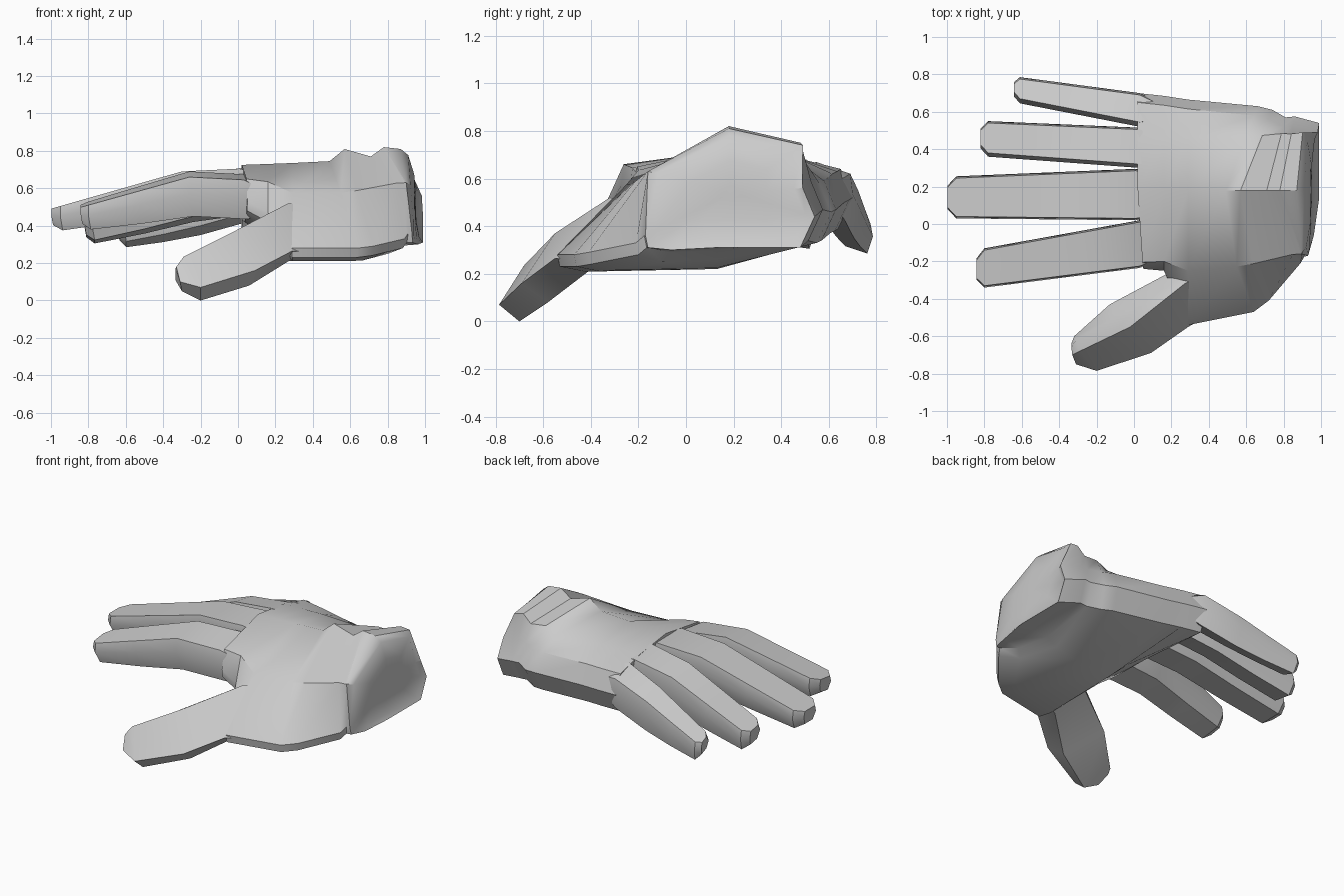
import bpy, bmesh, math
from mathutils import Vector

if "Cube" in bpy.data.objects:
    bpy.data.objects.remove(bpy.data.objects["Cube"])

grey = bpy.data.materials.new("glove_grey")
grey.diffuse_color = (0.6, 0.6, 0.6, 1)
grey.use_nodes = True
grey.node_tree.nodes["Principled BSDF"].inputs["Base Color"].default_value = grey.diffuse_color


def loft(name, rings, cap_start=True, angle=35):
    """Skin a list of equal-length point rings."""
    bm = bmesh.new()
    vs = [[bm.verts.new(p) for p in r] for r in rings]
    n = len(rings[0])
    for a, b in zip(vs, vs[1:]):
        for i in range(n):
            j = (i + 1) % n
            bm.faces.new((a[i], a[j], b[j], b[i]))
    if cap_start:
        bm.faces.new(vs[0])
    bm.faces.new(vs[-1])
    bmesh.ops.recalc_face_normals(bm, faces=bm.faces)
    me = bpy.data.meshes.new(name)
    bm.to_mesh(me)
    bm.free()
    ob = bpy.data.objects.new(name, me)
    bpy.context.collection.objects.link(ob)
    me.materials.append(grey)
    bpy.ops.object.select_all(action='DESELECT')
    ob.select_set(True)
    bpy.context.view_layer.objects.active = ob
    bpy.ops.object.shade_smooth_by_angle(angle=math.radians(angle))


def lerp(a, b, t):
    return a + (b - a) * t


def palm_ring(x, near_shift, far_shift, yn, zn, zt, yf, zf, zb, shoulder=None, fall=.07, lean=0):
    """Cross-section from its near edge, ridge, far edge and underside,
    swept back in a chevron on both sides of the ridge."""
    ridge = 0.18
    if shoulder is None:
        shoulder = (-.16 + .25 * min(0, yn + .2), .63 + .2 * min(0, yn + .2))
    yz = [(yn + .01, zn - .02), (yn, zn + .03), shoulder,
          (ridge, zt), (.62 - .24 * yf, zt - fall), (yf - .05, zf + .12),
          (yf, zf), (yf - .06, zf - .13), (.13, zb + .01), (yn + .11, zb)]
    out = []
    for y, z in yz:
        if y < ridge:
            s = near_shift * ((ridge - y) / (ridge - yn)) ** 2
        else:
            s = far_shift * (y - ridge) / (yf - ridge)
        out.append(Vector((x + s + min(.12, lean * (zt - z)), y, z)))
    return out


# Palm, raised band and cuff
hand = [palm_ring(.02, .03, 0, -.24, .50, .725, .70, .52, .42, (-.205, .65), .035),
        palm_ring(.16, 0, 0, -.25, .44, .73, .685, .51, .33, (-.20, .635), .04),
        palm_ring(.29, 0, 0, -.54, .25, .735, .665, .50, .21, (-.25, .575), .045),
        palm_ring(.49, .15, .17, -.47, .25, .745, .63, .47, .21)]
cuff = [palm_ring(.57, .15, .17, -.41, .26, .81, .61, .46, .215, fall=.10),
        palm_ring(.71, .18, .10, -.21, .30, .77, .57, .47, .25),
        palm_ring(.78, .13, .08, -.175, .33, .82, .575, .47, .29),
        palm_ring(.87, -.06, 0, -.17, .33, .81, .54, .44, .30, lean=.45)]
# Gently bulging wrist end
rim = cuff[-1]
mid = Vector((0.95, 0.19, 0.54))
for f, t in ((.88, .5), (.5, .9), (.12, 1)):
    ring = [mid + (p - mid) * f for p in rim]
    for v, p in zip(ring, rim):
        v.x = lerp(p.x, mid.x, t)
    cuff.append(ring)
loft("palm_and_cuff", hand + cuff)


def finger(name, root, tip, knuckle_x, tops, drop, thick, near_flare=.01):
    """root and tip are (x, near y, far y); tops are root, knuckle and tip
    heights; drop lowers the far side."""
    bend = (root[0] - knuckle_x) / (root[0] - tip[0])
    rings = []
    for t, fat in ((-.14, 1), (0, 1), (bend, 1), ((bend + 1) / 2, .83), (1, .62), (1.05, .42)):
        x, y0, y1 = (lerp(a, b, t) for a, b in zip(root, tip))
        if t > 1:
            y0, y1 = lerp(y0, y1, .22), lerp(y0, y1, .78)
        if t < bend:
            z = lerp(tops[0], tops[1], t / bend)
        else:
            z = lerp(tops[1], tops[2], (t - bend) / (1 - bend))
        h = thick * fat
        if t < 0:  # root tucked inside the palm
            y0, y1, z, h = y0 + .03, y1 - .03, z - .05, h * .6
        z0, z1 = z, z - drop * fat
        i = (y1 - y0) * .17
        rings.append([(x, y0 + near_flare, z0), (x, y1 - .01, z1), (x, y1, z1 - h * .42),
                      (x + h * .1, y1 - i, z1 - h), (x + h * .1, y0 + i, z0 - h),
                      (x, y0, z0 - h * .42)])
    loft(name, rings, cap_start=False)


finger("index_finger", (.03, -.235, .02), (-.80, -.34, -.13), -.26, (.645, .66, .51), -.03, .21)
finger("middle_finger", (.01, .02, .295), (-.95, .03, .255), -.3, (.705, .69, .505), 0, .21)
finger("ring_finger", (.03, .30, .515), (-.78, .36, .55), -.26, (.71, .67, .46), .03, .22, .02)
finger("little_finger", (.03, .52, .70), (-.61, .645, .785), -.22, (.67, .60, .44), .05, .20, .025)

# Thumb: broad outer face, narrow edge strips, inner face
loft("thumb", [
    [(.42, -.24, .50), (.38, -.20, .45), (.38, -.15, .36), (.42, -.36, .23), (.48, -.44, .25)],
    [(.27, -.32, .52), (.20, -.28, .46), (.17, -.27, .37), (.27, -.41, .21), (.29, -.55, .265)],
    [(-.02, -.55, .37), (-.09, -.49, .32), (-.13, -.43, .24), (.06, -.58, .08), (.09, -.69, .16)],
    [(-.29, -.68, .235), (-.31, -.62, .20), (-.32, -.60, .13), (-.20, -.70, 0), (-.20, -.785, .07)],
    [(-.33, -.70, .18), (-.335, -.66, .17), (-.335, -.64, .11), (-.30, -.69, .05), (-.31, -.75, .10)],
], cap_start=False)
